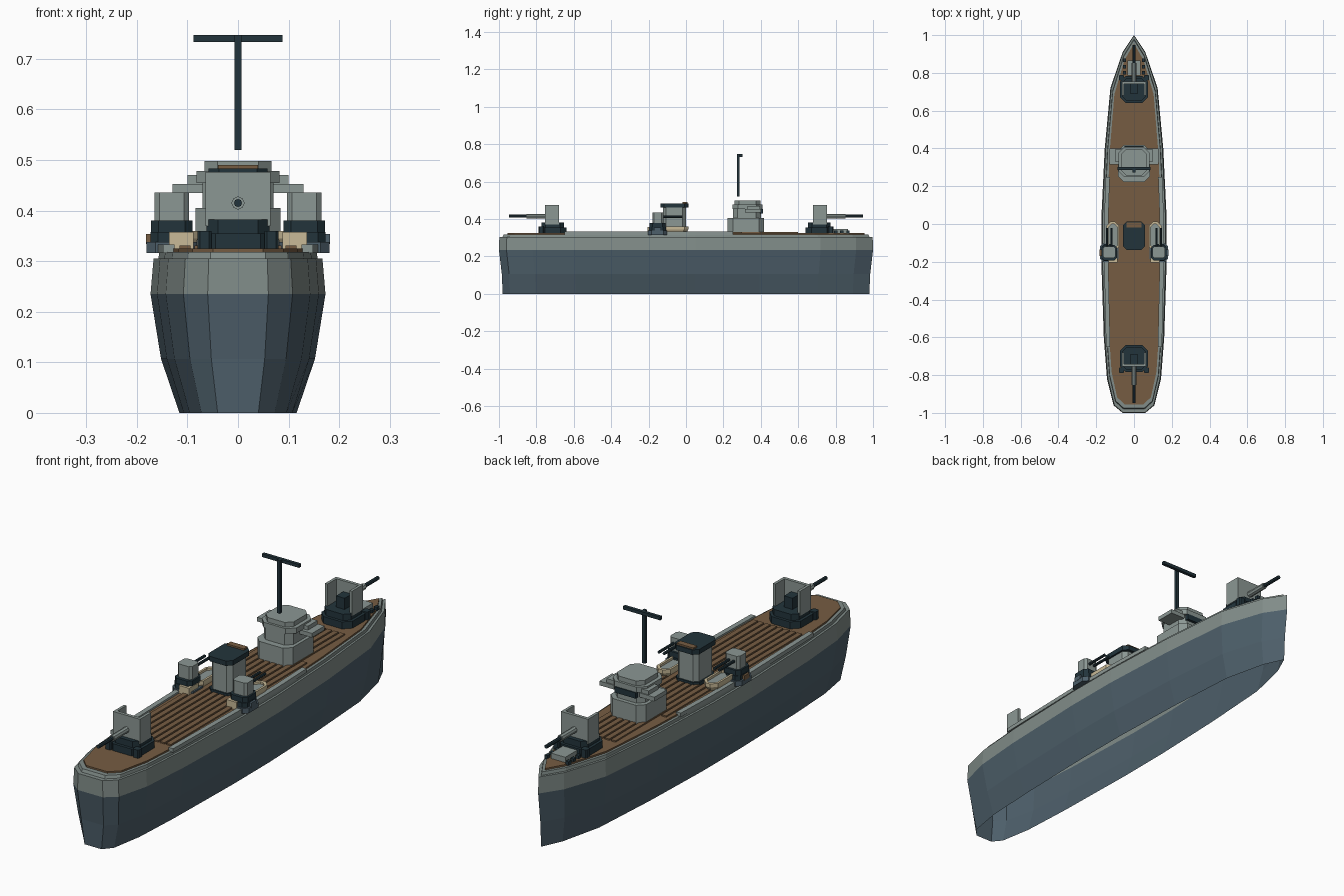
import bpy, bmesh, math
from mathutils import Vector

cube = bpy.data.objects.get("Cube")
if cube:
    bpy.data.objects.remove(cube, do_unlink=True)


def material(name, r, g, b):
    m = bpy.data.materials.new(name)
    m.use_nodes = True
    m.diffuse_color = (r, g, b, 1)
    m.node_tree.nodes["Principled BSDF"].inputs["Base Color"].default_value = (r, g, b, 1)
    return m


GREY = material("light grey", .26, .31, .295)
HULL = material("hull grey", .22, .265, .25)
SLATE = material("slate blue", .075, .115, .145)
DARK = material("dark teal", .016, .034, .044)
BROWN = material("deck brown", .18, .108, .055)
BEIGE = material("boat beige", .58, .49, .31)


def loft(name, rings, mats, rule=None, bottom=True, top=True):
    """Skin closed rings of points, listed counter-clockwise from low to high."""
    bm = bmesh.new()
    loops = [[bm.verts.new(p) for p in ring] for ring in rings]
    n = len(rings[0])
    for level, (a, b) in enumerate(zip(loops, loops[1:])):
        for i in range(n):
            j = (i + 1) % n
            face = bm.faces.new((a[i], a[j], b[j], b[i]))
            face.material_index = rule(level) if rule else 0
    if bottom:
        bm.faces.new(loops[0][::-1])
    if top:
        face = bm.faces.new(loops[-1])
        face.material_index = rule(len(rings) - 1) if rule else 0
    mesh = bpy.data.meshes.new(name)
    bm.to_mesh(mesh)
    bm.free()
    for m in mats:
        mesh.materials.append(m)
    obj = bpy.data.objects.new(name, mesh)
    bpy.context.collection.objects.link(obj)
    return obj


def octagon(x, y, hx, hy, cut):
    """Rectangle with clipped corners."""
    pts = [(hx, -hy + cut), (hx, hy - cut), (hx - cut, hy), (cut - hx, hy),
           (-hx, hy - cut), (-hx, cut - hy), (cut - hx, -hy), (hx - cut, -hy)]
    return [(x + a, y + b) for a, b in pts]


def prism(name, outline, z0, z1, mat):
    return loft(name, [[(x, y, z) for x, y in outline] for z in (z0, z1)], [mat])


def block(name, x0, x1, y0, y1, z0, z1, mat):
    return prism(name, [(x0, y0), (x1, y0), (x1, y1), (x0, y1)], z0, z1, mat)


def rod(name, x, z, y0, y1, radius, mat):
    """Eight-sided barrel along y."""
    y0, y1 = sorted((y0, y1))
    angles = [math.tau * i / 8 for i in range(8)]
    return loft(name, [[(x + radius * math.cos(a), y, z - radius * math.sin(a))
                        for a in angles] for y in (y0, y1)], [mat])


# Hull: half outline from stern to bow, mirrored and skinned, open underneath
HALF = [(.06, -1), (.108, -.96), (.143, -.82), (.16, -.6), (.173, -.2), (.172, .05),
        (.155, .4), (.125, .72), (.06, .91), (0, 1)]
OUTLINE = HALF + [(-x, y) for x, y in HALF[-2::-1]]


def ship_ring(z, sx, sy):
    return [(x * sx, y * sy, z) for x, y in OUTLINE]


loft("hull", [ship_ring(0, .67, .98), ship_ring(.107, .88, .985), ship_ring(.235, 1, 1),
              ship_ring(.305, .965, .998), ship_ring(.305, .91, .98),
              ship_ring(.318, .9, .975), ship_ring(.318, .83, .955)],
     [SLATE, HULL, BROWN], lambda k: 0 if k < 2 else (1 if k < 6 else 2), bottom=False)
prism("deck", [(x * .83, y * .955) for x, y in OUTLINE], .318, .325, BROWN)
for i in range(8):
    x = (i - 3.5) * .03
    block("deck_plank", x - .011, x + .011, -.62, .6 if abs(x) < .08 else .3, .325, .331, BROWN)
for s in (-1, 1):
    # Low side walls that follow the hull edge
    outer = [(.148, -.65), (.158, -.2), (.157, .05), (.15, .25)]
    strip = [(s * x, y) for x, y in outer] + [(s * (x - .022), y) for x, y in outer[::-1]]
    prism("side_wall", strip if s > 0 else strip[::-1], .316, .333, GREY)


def main_gun(y, d):
    """Gun mount pointing along d, with a shield open at the top and rear."""
    def slab(name, hx0, hx1, f0, f1, z0, z1, mat):
        a, b = sorted((y + d * f0, y + d * f1))
        block(name, hx0, hx1, a, b, z0, z1, mat)
    prism("gun_base", octagon(0, y, .074, .072, .03), .325, .355, DARK)
    prism("gun_turntable", octagon(0, y, .062, .06, .022), .355, .382, DARK)
    slab("shield_front", -.064, .064, .028, .042, .37, .476, GREY)
    for s in (-1, 1):
        x = sorted((s * .052, s * .064))
        slab("shield_side", x[0], x[1], -.032, .028, .37, .476, GREY)
        prism("mount_post", octagon(s * .066, y + d * .062, .014, .014, .005), .325, .36, DARK)
    slab("gun_breech", -.02, .02, -.02, .028, .382, .43, DARK)
    rod("barrel_sleeve", 0, .415, y + d * .03, y + d * .14, .013, GREY)
    rod("gun_barrel", 0, .415, y + d * .13, y + d * .235, .008, DARK)


main_gun(.712, 1)
main_gun(-.712, -1)

# Anchor winch on the bow
block("winch", -.034, .034, .785, .865, .325, .348, GREY)
for s in (-1, 1):
    for k in range(3):
        y = .80 + k * .033
        block("winch_cleat", s * .05 - .007, s * .05 + .007, y - .009, y + .009, .322, .338, DARK)

# Bridge: stacked clipped boxes with side wings and a window band
prism("bridge_base", octagon(0, .32, .084, .097, .028), .325, .405, GREY)
prism("bridge_room", octagon(0, .325, .07, .075, .025), .405, .475, GREY)
prism("bridge_roof", octagon(0, .328, .082, .08, .03), .455, .478, GREY)
prism("bridge_roof_top", octagon(0, .328, .066, .07, .025), .478, .498, GREY)
block("bridge_window", -.05, .05, .39, .412, .43, .455, DARK)
for s in (-1, 1):
    x = sorted((s * .06, s * .13))
    block("bridge_wing", x[0], x[1], .315, .4, .435, .453, GREY)
    x = sorted((s * .06, s * .1))
    block("wing_screen", x[0], x[1], .33, .395, .453, .47, GREY)

# Mast with crossbar
block("mast", -.007, .007, .273, .287, .52, .747, DARK)
block("mast_crossbar", -.088, .088, .287, .301, .733, .747, DARK)

# Funnel
prism("funnel", octagon(0, -.062, .05, .062, .018), .325, .465, GREY)
prism("funnel_foot", octagon(0, -.062, .056, .068, .018), .325, .34, DARK)
prism("funnel_cap", octagon(0, -.062, .058, .075, .02), .462, .483, DARK)
block("funnel_vent", -.04, .04, -.018, .008, .483, .49, BROWN)

# Boats and light guns on both sides
for s in (-1, 1):
    x = s * .112
    boat = octagon(x, -.065, .033, .078, .022)
    floor = octagon(x, -.065, .024, .066, .018)
    loft("boat", [[(a, b, .325) for a, b in floor], [(a, b, .345) for a, b in boat],
                  [(a, b, .36) for a, b in boat], [(a, b, .36) for a, b in floor],
                  [(a, b, .35) for a, b in floor]],
         [BEIGE, GREY], lambda k: 1 if k == 4 else 0)
    block("boat_stern", x - .024, x + .024, -.205, -.14, .325, .358, BEIGE)
    x = s * .131
    prism("light_gun_tub", octagon(x, -.152, .05, .05, .018), .316, .338, SLATE)
    prism("light_gun_base", octagon(x + s * .006, -.152, .036, .045, .015), .338, .358, DARK)
    prism("light_gun_ring", octagon(x, -.152, .041, .042, .015), .356, .38, DARK)
    prism("light_gun_shield", octagon(x, -.15, .034, .03, .01), .38, .436, GREY)
    for k in (-1, 1):
        rod("light_barrel", x + k * .012, .412, -.13, -.02, .006, DARK)
    block("outer_locker", s * .172 - .01, s * .172 + .01, -.17, -.135, .334, .354,
          BROWN if s < 0 else SLATE)
